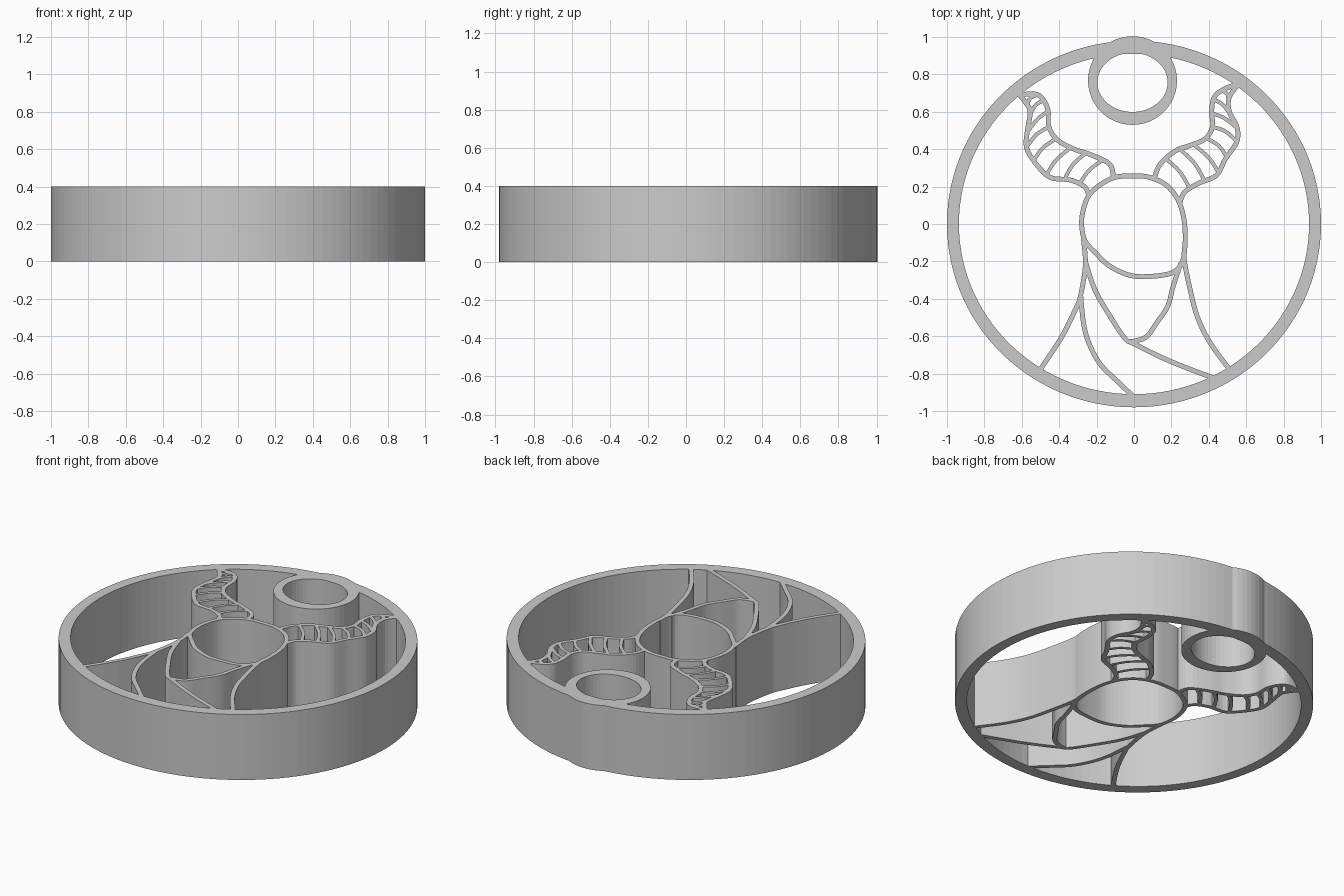
import bpy, bmesh, math
from mathutils import Vector

HEIGHT = 0.4

cube = bpy.data.objects.get("Cube")
if cube:
    bpy.data.objects.remove(cube, do_unlink=True)

grey = bpy.data.materials.new("plain_grey")
grey.use_nodes = True
COLOUR = (0.6, 0.6, 0.6, 1)
grey.diffuse_color = COLOUR
grey.node_tree.nodes["Principled BSDF"].inputs["Base Color"].default_value = COLOUR


def smooth_path(points, closed=False, steps=5):
    """Catmull-Rom curve through a few 2D points."""
    p = [Vector(q) for q in points]
    n = len(p)
    pick = (lambda i: p[i % n]) if closed else (lambda i: p[max(0, min(n - 1, i))])
    out = []
    for i in range(n if closed else n - 1):
        a, b, c, d = (pick(i + k) for k in (-1, 0, 1, 2))
        for s in range(steps):
            t = s / steps
            out.append(0.5 * (2 * b + (c - a) * t + (2 * a - 5 * b + 4 * c - d) * t * t
                              + (3 * b - a - 3 * c + d) * t ** 3))
    return out if closed else out + [p[-1]]


def solid_band(name, left, right, closed):
    """Upright band between two matching outlines."""
    bm = bmesh.new()
    rows = [[bm.verts.new((q.x, q.y, z)) for q, z in
             ((a, 0), (b, 0), (b, HEIGHT), (a, HEIGHT))] for a, b in zip(left, right)]
    n = len(rows)
    for i in range(n if closed else n - 1):
        r, s = rows[i], rows[(i + 1) % n]
        for k in range(4):
            m = (k + 1) % 4
            bm.faces.new((r[k], r[m], s[m], s[k]))
    if not closed:
        bm.faces.new(rows[0])
        bm.faces.new(rows[-1][::-1])
    bmesh.ops.recalc_face_normals(bm, faces=bm.faces)
    mesh = bpy.data.meshes.new(name)
    bm.to_mesh(mesh)
    bm.free()
    mesh.materials.append(grey)
    obj = bpy.data.objects.new(name, mesh)
    bpy.context.collection.objects.link(obj)


def wall(name, points, width=0.026, closed=False):
    path = smooth_path(points, closed)
    n = len(path)
    left, right = [], []
    for i, q in enumerate(path):
        a = path[(i - 1) % n] if closed else path[max(i - 1, 0)]
        b = path[(i + 1) % n] if closed else path[min(i + 1, n - 1)]
        d = (b - a).normalized()
        side = Vector((-d.y, d.x)) * width / 2
        left.append(q + side)
        right.append(q - side)
    solid_band(name, left, right, closed)


def ellipse(cx, cy, rx, ry, n):
    return [Vector((cx + rx * math.cos(math.tau * i / n), cy + ry * math.sin(math.tau * i / n)))
            for i in range(n)]


def horn(name, inner, outer, rungs):
    wall(name + "_inner_edge", inner)
    wall(name + "_outer_edge", outer)
    a, b = smooth_path(inner, steps=20), smooth_path(outer, steps=20)
    for i in range(1, rungs + 1):
        f = 0.06 + 0.8 * i / rungs
        p, q = a[int(f * (len(a) - 1))], b[int(f * (len(b) - 1))]
        back = (a[int((f - 0.06) * (len(a) - 1))] - p).normalized()
        wall(f"{name}_rung_{i}", [p, (p + q) / 2 - back * 0.015, q], 0.02)


# Rings
solid_band("outer_ring", ellipse(0, 0, 1, 0.98, 120), ellipse(0, 0, 0.936, 0.91, 120), True)
solid_band("top_ring", ellipse(-0.008, 0.767, 0.238, 0.237, 48),
           ellipse(-0.008, 0.757, 0.188, 0.158, 48), True)

# Head
wall("head", [(-.1, .25), (0, .257), (.08, .25), (.17, .21), (.235, .13), (.268, .02), (.273, -.11),
              (.255, -.21), (.2, -.262), (.09, -.28), (-.02, -.275), (-.13, -.225), (-.2, -.16),
              (-.262, -.09), (-.28, 0), (-.27, .08), (-.24, .155), (-.18, .21)], closed=True)

# Horns
horn("right_horn",
     [(-.11, .25), (-.13, .32), (-.23, .37), (-.32, .4), (-.41, .45), (-.455, .52),
      (-.46, .61), (-.49, .67), (-.53, .695), (-.62, .69)],
     [(-.24, .15), (-.265, .2), (-.34, .235), (-.45, .25), (-.53, .33), (-.575, .41),
      (-.57, .5), (-.555, .6), (-.58, .65), (-.62, .7)], 8)
horn("left_horn",
     [(.11, .25), (.14, .32), (.22, .39), (.3, .42), (.38, .455), (.42, .52),
      (.415, .6), (.43, .68), (.49, .725), (.57, .75)],
     [(.245, .11), (.27, .17), (.35, .22), (.44, .26), (.49, .35), (.55, .44),
      (.55, .52), (.51, .6), (.51, .68), (.57, .76)], 8)

# Body outlines
wall("right_flank", [(-.27, -.08), (-.26, -.22), (-.285, -.38), (-.31, -.45), (-.39, -.61), (-.51, -.79)])
wall("right_robe_fold", [(-.285, -.38), (-.27, -.53), (-.24, -.64), (-.18, -.75), (-.09, -.84), (0, -.925)])
wall("chest_fold", [(-.26, -.2), (-.21, -.35), (-.13, -.49), (-.05, -.61), (0, -.64),
                    (.14, -.71), (.27, -.765), (.43, -.825)])
wall("beard_edge", [(-.03, -.63), (.02, -.622), (.07, -.6), (.12, -.53), (.18, -.44), (.21, -.33), (.25, -.21)])
wall("left_flank", [(.27, -.12), (.27, -.2), (.3, -.35), (.34, -.5), (.41, -.64), (.52, -.79)])
